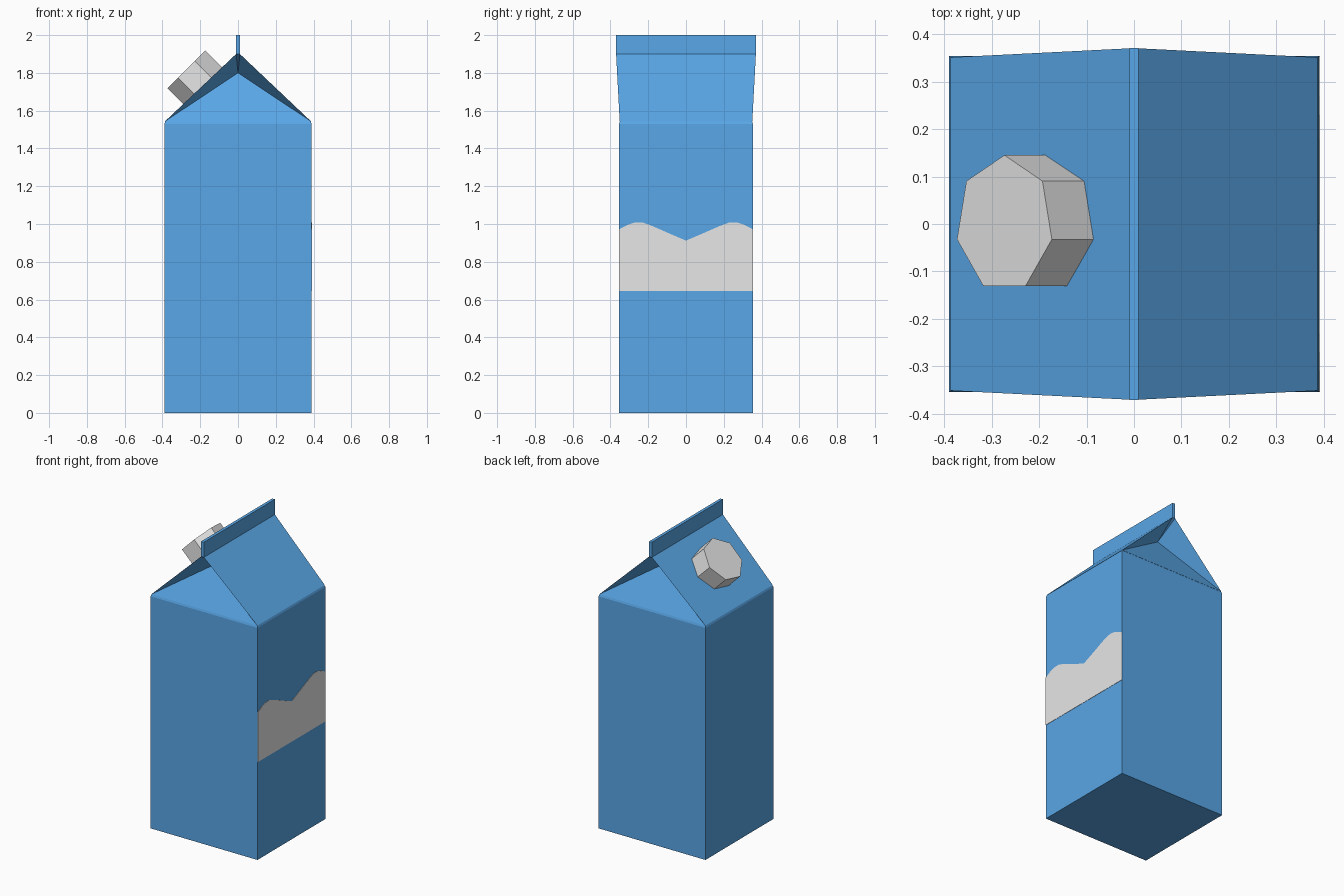
import bpy, bmesh
from math import sin, cos, pi
from mathutils import Matrix, Vector

cube = bpy.data.objects.get("Cube")
if cube:
    bpy.data.objects.remove(cube)


def make_material(name, colour):
    mat = bpy.data.materials.new(name)
    mat.use_nodes = True
    mat.diffuse_color = (*colour, 1)
    mat.node_tree.nodes["Principled BSDF"].inputs["Base Color"].default_value = (*colour, 1)
    return mat


blue = make_material("carton blue", (0.1, 0.385, 0.8))
white = make_material("off white", (0.8, 0.8, 0.8))


def make_object(name, bm, mat):
    bmesh.ops.recalc_face_normals(bm, faces=bm.faces)
    mesh = bpy.data.meshes.new(name)
    bm.to_mesh(mesh)
    bm.free()
    mesh.materials.append(mat)
    obj = bpy.data.objects.new(name, mesh)
    bpy.context.collection.objects.link(obj)
    return obj


def prism(name, outline, depth, mat):
    """Extrude a closed outline along a depth vector."""
    bm = bmesh.new()
    face = bm.faces.new([bm.verts.new(p) for p in outline])
    new = bmesh.ops.extrude_face_region(bm, geom=[face], use_keep_orig=True)["geom"]
    bmesh.ops.translate(bm, vec=depth, verts=[g for g in new if isinstance(g, bmesh.types.BMVert)])
    return make_object(name, bm, mat)


def rectangle(x, y, z):
    return [(x, -y, z), (x, y, z), (-x, y, z), (-x, -y, z)]


# Main box with a narrow creased rim under the roof
WIDTH, DEPTH, EAVE = 0.39, 0.354, 1.545
bm = bmesh.new()
rings = [[bm.verts.new(p) for p in rectangle(*size)]
         for size in ((WIDTH, DEPTH, 0), (WIDTH, DEPTH, 1.53), (0.384, 0.349, EAVE))]
bm.faces.new(rings[0])
bm.faces.new(rings[2])
for low, high in zip(rings, rings[1:]):
    for i in range(4):
        j = (i + 1) % 4
        bm.faces.new((low[i], low[j], high[j], high[i]))
make_object("carton_body", bm, blue)

# Gabled roof: two sloping panels and inward folded ends
bm = bmesh.new()
eave = {(sx, sy): bm.verts.new((0.387 * sx, 0.351 * sy, EAVE - 0.002)) for sx in (-1, 1) for sy in (-1, 1)}
ridge = {(sx, sy): bm.verts.new((0.01 * sx, 0.37 * sy, 1.9)) for sx in (-1, 1) for sy in (-1, 1)}
fold = {sy: bm.verts.new((0, 0.22 * sy, 1.8)) for sy in (-1, 1)}
for sx in (-1, 1):
    bm.faces.new((eave[sx, -1], eave[sx, 1], ridge[sx, 1], ridge[sx, -1]))
for sy in (-1, 1):
    bm.faces.new((eave[-1, sy], eave[1, sy], fold[sy]))
    bm.faces.new((ridge[-1, sy], ridge[1, sy], fold[sy]))
    for sx in (-1, 1):
        bm.faces.new((eave[sx, sy], ridge[sx, sy], fold[sy]))
bm.faces.new([ridge[k] for k in ((-1, -1), (1, -1), (1, 1), (-1, 1))])
bm.faces.new([eave[k] for k in ((-1, -1), (1, -1), (1, 1), (-1, 1))])
make_object("gable_roof", bm, blue)

# Sealed fin along the ridge
prism("top_fin", rectangle(0.01, 0.371, 1.9), (0, 0, 0.1), blue)

# Seven-sided screw cap on the sloping panel
RADIUS, SIDES = 0.145, 7
centre = Vector((-0.273, 0, 1.818))
tilt = Matrix.Rotation(-pi / 4, 3, 'Y')
angles = [2 * pi * i / SIDES for i in range(SIDES)]
cap = [centre + tilt @ Vector((RADIUS * sin(a), RADIUS * cos(a), 0)) for a in angles]
prism("screw_cap", cap, tilt @ Vector((0, 0, -0.124)), white)

# Wavy printed band on one side
half = [(DEPTH, 0.972), (0.31, 0.995), (0.27, 1.008), (0.23, 1.008), (0.18, 0.99), (0.1, 0.955)]
wave = half + [(0, 0.912)] + [(-y, z) for y, z in reversed(half)]
outline = [(-DEPTH, 0.645), (DEPTH, 0.645)] + wave
prism("wavy_band", [(WIDTH - 0.001, y, z) for y, z in outline], (0.003, 0, 0), white)
